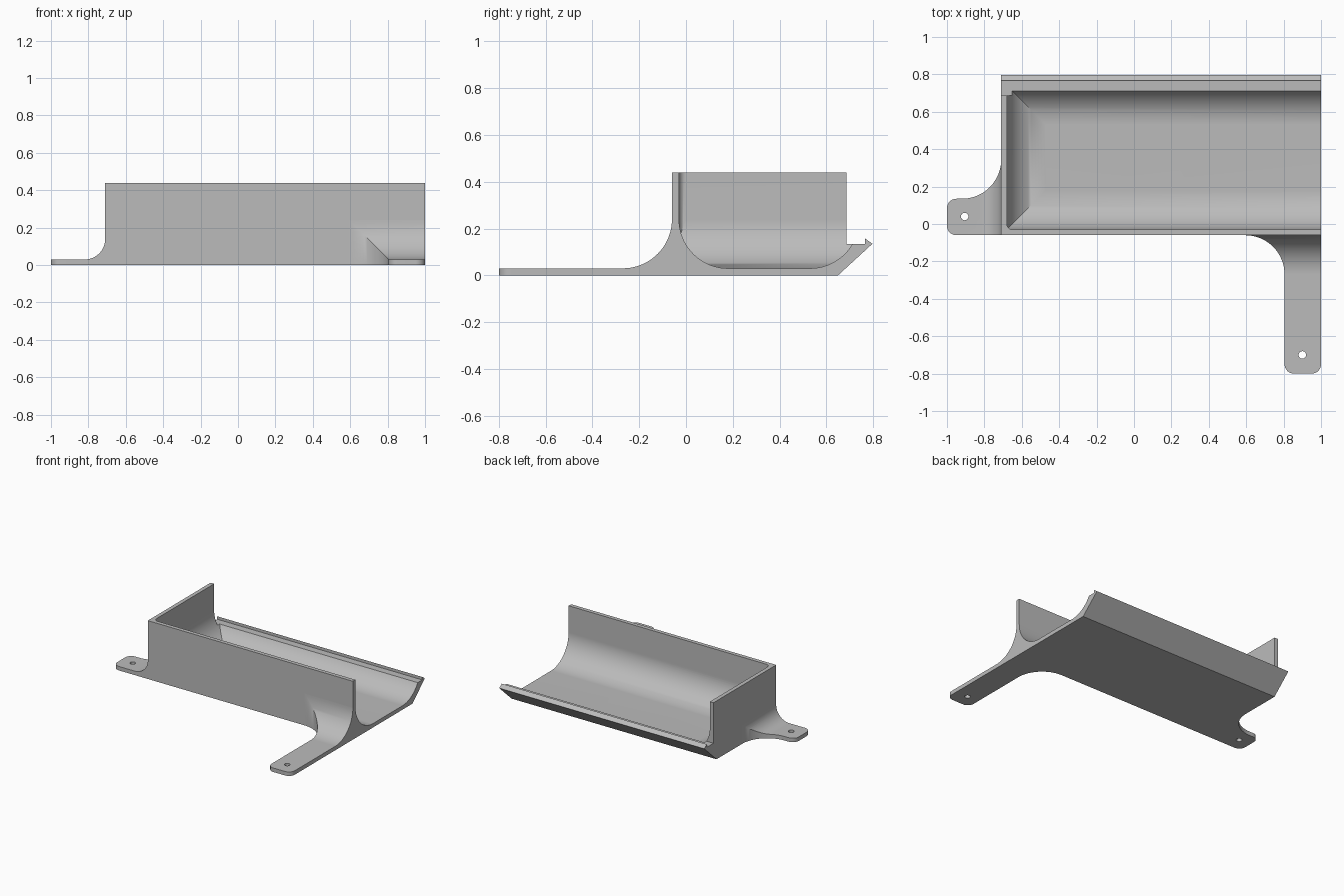
import bpy
import bmesh
from math import cos, sin, radians
from mathutils import Vector

cube = bpy.data.objects.get("Cube")
if cube:
    bpy.data.objects.remove(cube, do_unlink=True)

grey = bpy.data.materials.new("plain grey")
grey.use_nodes = True
COLOUR = (0.5, 0.5, 0.5, 1)
grey.diffuse_color = COLOUR
for node in grey.node_tree.nodes:
    if node.type == 'BSDF_PRINCIPLED':
        node.inputs["Base Color"].default_value = COLOUR


def arc(cx, cy, r, start, end, steps=20):
    """Points along a circular arc, angles in degrees."""
    angles = [radians(start + (end - start) * i / steps) for i in range(steps + 1)]
    return [(round(cx + r * cos(a), 5), round(cy + r * sin(a), 5)) for a in angles]


def prism(name, points, axis, low, high):
    """Extrude a closed outline along one axis."""
    place = {'x': lambda a, b, t: (t, a, b),
             'y': lambda a, b, t: (a, t, b),
             'z': lambda a, b, t: (a, b, t)}[axis]
    bm = bmesh.new()
    face = bm.faces.new([bm.verts.new(place(a, b, low)) for a, b in points])
    extruded = bmesh.ops.extrude_face_region(bm, geom=[face])
    moved = [g for g in extruded['geom'] if isinstance(g, bmesh.types.BMVert)]
    bmesh.ops.translate(bm, verts=moved, vec=Vector(place(0, 0, high - low)))
    bmesh.ops.recalc_face_normals(bm, faces=bm.faces)
    mesh = bpy.data.meshes.new(name)
    bm.to_mesh(mesh)
    bm.free()
    mesh.materials.append(grey)
    obj = bpy.data.objects.new(name, mesh)
    bpy.context.collection.objects.link(obj)
    return obj


def activate(obj):
    bpy.ops.object.select_all(action='DESELECT')
    obj.select_set(True)
    bpy.context.view_layer.objects.active = obj


def combine(obj, tool, operation):
    """Apply a boolean and discard the tool."""
    activate(obj)
    mod = obj.modifiers.new("cut", 'BOOLEAN')
    mod.operation = operation
    mod.solver = 'EXACT'
    mod.object = tool
    bpy.ops.object.modifier_apply(modifier=mod.name)
    bpy.data.objects.remove(tool, do_unlink=True)


def finish(obj):
    activate(obj)
    bpy.ops.object.shade_smooth_by_angle(angle=radians(30))
    mod = obj.modifiers.new("even shading", 'WEIGHTED_NORMAL')
    mod.keep_sharp = True


def drill(obj, x, y):
    combine(obj, prism("hole", arc(x, y, 0.02, 0, 345, 23), 'z', -0.1, 0.2), 'DIFFERENCE')


R = 0.21       # large cove radius
FLOOR = 0.03   # sheet thickness
COVE = FLOOR + R

# Tray body: tall front and side walls, sloped back with a small hooked lip
tray = prism("tray", [(-0.06, 0), (0.65, 0), (0.797, 0.135), (0.766, 0.157), (0.766, 0.135),
                      (0.687, 0.135), (0.687, 0.44), (-0.06, 0.44)], 'x', -0.71, 1)

# Hollow with coved lower edges, open at the left end
hollow = prism("hollow", [(-0.03, 1)] + arc(0.18, COVE, R, 180, 270)
               + arc(0.53, COVE, R, 270, 360) + [(0.74, 1)], 'x', -0.9, 1.2)
end_cove = prism("end_cove", [(-0.68, 1.1)] + arc(-0.47, COVE, R, 180, 270)
                 + [(1.3, FLOOR), (1.3, 1.1)], 'y', -0.2, 1)
corner = prism("corner", arc(-0.65, 0, 0.03, 180, 270, 8)
               + [(1.4, -0.03), (1.4, 1.1), (-0.68, 1.1)], 'z', -0.1, 1.2)
combine(hollow, end_cove, 'INTERSECT')
combine(hollow, corner, 'INTERSECT')
combine(tray, hollow, 'DIFFERENCE')
finish(tray)

# Long front mounting tab, blended into the wall in plan and in section
front_tab = prism("front_tab", [(1, -0.04)] + arc(0.95, -0.75, 0.05, 0, -90, 8)
                  + arc(0.855, -0.75, 0.05, -90, -180, 8)
                  + arc(0.595, -0.27, R, 0, 90) + [(0.595, -0.04)], 'z', 0, 0.3)
section = prism("section", [(-0.9, -0.1), (-0.9, FLOOR)] + arc(-0.27, COVE, R, 270, 360)
                + [(0.1, COVE), (0.1, -0.1)], 'x', 0.4, 1.2)
combine(front_tab, section, 'INTERSECT')
drill(front_tab, 0.9, -0.7)
finish(front_tab)

# Short side mounting tab
side_tab = prism("side_tab", [(-0.69, -0.06), (-0.69, 0.345)] + arc(-0.92, 0.345, R, 0, -90)
                 + arc(-0.95, 0.085, 0.05, 90, 180, 8)
                 + arc(-0.95, -0.01, 0.05, 180, 270, 8), 'z', 0, 0.3)
section = prism("section", [(-1.1, -0.1), (-1.1, FLOOR)] + arc(-0.82, 0.14, 0.11, 270, 360)
                + [(-0.5, 0.14), (-0.5, -0.1)], 'y', -0.3, 0.6)
combine(side_tab, section, 'INTERSECT')
drill(side_tab, -0.905, 0.04)
finish(side_tab)
